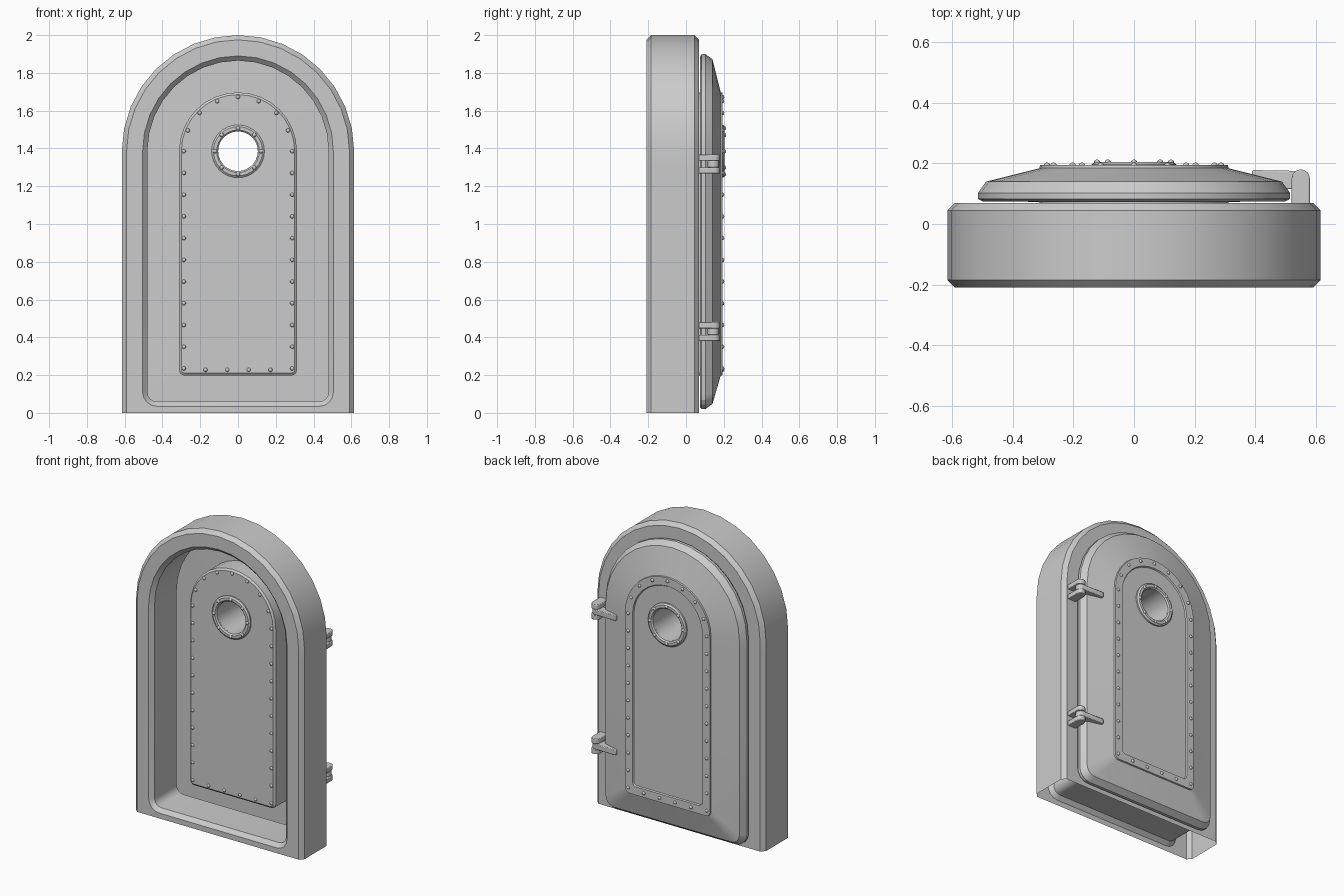
import bpy, bmesh, math
from mathutils import Matrix, Vector

if "Cube" in bpy.data.objects:
    bpy.data.objects.remove(bpy.data.objects["Cube"])

grey = bpy.data.materials.new("painted grey steel")
grey.use_nodes = True
colour = (0.6, 0.6, 0.6, 1)
grey.diffuse_color = colour
grey.node_tree.nodes["Principled BSDF"].inputs["Base Color"].default_value = colour

SPRING = 1.385   # height where the arches begin
PORT = 0.105     # porthole radius


def finish(name, bm, angle=30):
    bmesh.ops.recalc_face_normals(bm, faces=bm.faces)
    mesh = bpy.data.meshes.new(name)
    bm.to_mesh(mesh)
    bm.free()
    mesh.materials.append(grey)
    obj = bpy.data.objects.new(name, mesh)
    bpy.context.collection.objects.link(obj)
    bpy.ops.object.select_all(action="DESELECT")
    obj.select_set(True)
    bpy.context.view_layer.objects.active = obj
    bpy.ops.object.shade_smooth_by_angle(angle=math.radians(angle))
    return obj


def arch(half, bottom, corner, y, steps=16):
    """Closed arch outline with rounded lower corners."""
    pts = [(half * math.cos(math.pi * i / steps), SPRING + half * math.sin(math.pi * i / steps))
           for i in range(steps + 1)]
    left = []
    drop = SPRING - bottom - corner
    for deg in (12, 24, 36, 48, 60):
        left.append((-half, SPRING - drop * math.tan(math.radians(deg)) / math.tan(math.radians(75))))
    for i in range(5):
        a = math.radians(180 + 90 * i / 4)
        left.append((-half + corner + corner * math.cos(a), bottom + corner + corner * math.sin(a)))
    pts += left + [(0, bottom)] + [(-x, z) for x, z in reversed(left)]
    return [Vector((x, y, z)) for x, z in pts]


def port_loop(outline, y):
    """Circle whose points lie on the same rays as the outline."""
    loop = []
    for p in outline:
        a = math.atan2(p.z - SPRING, p.x)
        loop.append(Vector((PORT * math.cos(a), y, SPRING + PORT * math.sin(a))))
    return loop


def loft(bm, loops, closed_loop=True, closed_loft=False):
    rows = [[bm.verts.new(p) for p in loop] for loop in loops]
    pairs = list(zip(rows, rows[1:])) + ([(rows[-1], rows[0])] if closed_loft else [])
    n = len(rows[0])
    for a, b in pairs:
        for i in range(n if closed_loop else n - 1):
            j = (i + 1) % n
            bm.faces.new((a[i], a[j], b[j], b[i]))


# Frame: arched shell with bevelled edges, open underneath
F, B, E = -0.21, 0.07, 0.025


def outer(half, y):
    loop = arch(half, 0, 0, y)
    for p in loop[17:]:
        if abs(p.x) < half - 0.001:
            p.z = 0
    return loop


bm = bmesh.new()
inner_a, inner_b = (0.505, 0.035, 0.075), (0.48, 0.06, 0.05)
loft(bm, [arch(*inner_a, F), outer(0.59, F), outer(0.615, F + E),
          outer(0.615, B - E), outer(0.59, B), arch(*inner_a, B),
          arch(*inner_b, B - E), arch(*inner_b, F + E)], closed_loft=True)
under = [f for f in bm.faces if all(v.co.z < 0.0001 for v in f.verts)]
bmesh.ops.delete(bm, geom=under, context="FACES")
finish("frame", bm)

# Door: stepped slab with a boxed front, sloped back, raised rim and porthole
front, back = arch(0.3, 0.21, 0.02, -0.062), arch(0.25, 0.26, 0.02, 0.186)
bm = bmesh.new()
loft(bm, [port_loop(front, -0.062), front,
          arch(0.312, 0.198, 0.03, -0.052), arch(0.312, 0.198, 0.03, 0.073),
          arch(0.5, 0.03, 0.07, 0.075), arch(0.515, 0.02, 0.08, 0.083),
          arch(0.515, 0.02, 0.08, 0.102), arch(0.488, 0.047, 0.06, 0.14),
          arch(0.312, 0.198, 0.03, 0.184), arch(0.31, 0.2, 0.03, 0.194),
          arch(0.255, 0.255, 0.025, 0.194), back, port_loop(back, 0.186)], closed_loft=True)
finish("door", bm, 20)


# Porthole rims on both sides
def rim(name, base, out):
    section = [(PORT, -0.01), (PORT, 0.008), (PORT + 0.008, 0.016), (0.13, 0.016),
               (0.14, 0.008), (0.14, -0.01)]
    bm = bmesh.new()
    turn = [2 * math.pi * i / 32 for i in range(32)]
    loft(bm, [[Vector((r * math.cos(a), base + out * h, SPRING + r * math.sin(a))) for a in turn]
              for r, h in section], closed_loft=True)
    finish(name, bm)


rim("porthole_rim_front", -0.062, -1)
rim("porthole_rim_back", 0.188, 1)


# Rivets: small domes along the panel edge and round the porthole
def rivets(name, spots, base, out):
    bm = bmesh.new()
    for x, z in spots:
        place = Matrix.Translation((x, base, z)) @ Matrix.Diagonal((1, 0.8, 1, 1))
        place = place @ Matrix.Rotation(-out * math.pi / 2, 4, "X")
        bmesh.ops.create_uvsphere(bm, u_segments=10, v_segments=6, radius=0.011, matrix=place)
    finish(name, bm, 60)


R = 0.287
edge_spots = [(R * math.cos(math.pi * i / 8), SPRING + R * math.sin(math.pi * i / 8)) for i in range(9)]
edge_spots += [(s * R, 0.235 + 0.115 * i) for s in (-1, 1) for i in range(10)]
edge_spots += [(x, 0.228) for x in (-0.172, -0.057, 0.057, 0.172)]
rim_spots = [(0.122 * math.cos(math.pi * i / 4), SPRING + 0.122 * math.sin(math.pi * i / 4)) for i in range(8)]
rivets("panel_rivets_front", edge_spots, -0.062, -1)
rivets("panel_rivets_back", edge_spots, 0.194, 1)
rivets("rim_rivets_front", rim_spots, -0.078, -1)
rivets("rim_rivets_back", rim_spots, 0.204, 1)


# Hinges: strap from the door held between two rounded lugs on the frame
def plate(name, outline, z0, z1):
    bm = bmesh.new()
    face = bm.faces.new([bm.verts.new((x, y, z0)) for x, y in outline])
    made = bmesh.ops.extrude_face_region(bm, geom=[face])["geom"]
    bmesh.ops.translate(bm, vec=(0, 0, z1 - z0), verts=[v for v in made if isinstance(v, bmesh.types.BMVert)])
    obj = finish(name, bm)
    bevel = obj.modifiers.new("soft edges", "BEVEL")
    bevel.width, bevel.segments = 0.004, 2


def round_end(cx, cy, r, start, stop):
    return [(cx + r * math.cos(math.radians(start + (stop - start) * i / 8)),
             cy + r * math.sin(math.radians(start + (stop - start) * i / 8))) for i in range(9)]


lug = [(0.52, 0.066), (0.58, 0.066)] + round_end(0.55, 0.15, 0.03, 0, 180)
strap = [(0.39, 0.155), (0.5, 0.115)] + round_end(0.545, 0.145, 0.03, -90, 90) + [(0.39, 0.178)]
for label, z in (("upper", 1.317), ("lower", 0.43)):
    plate(label + "_hinge_strap", strap, z - 0.018, z + 0.018)
    plate(label + "_hinge_lug_top", lug, z + 0.018, z + 0.05)
    plate(label + "_hinge_lug_bottom", lug, z - 0.05, z - 0.018)
